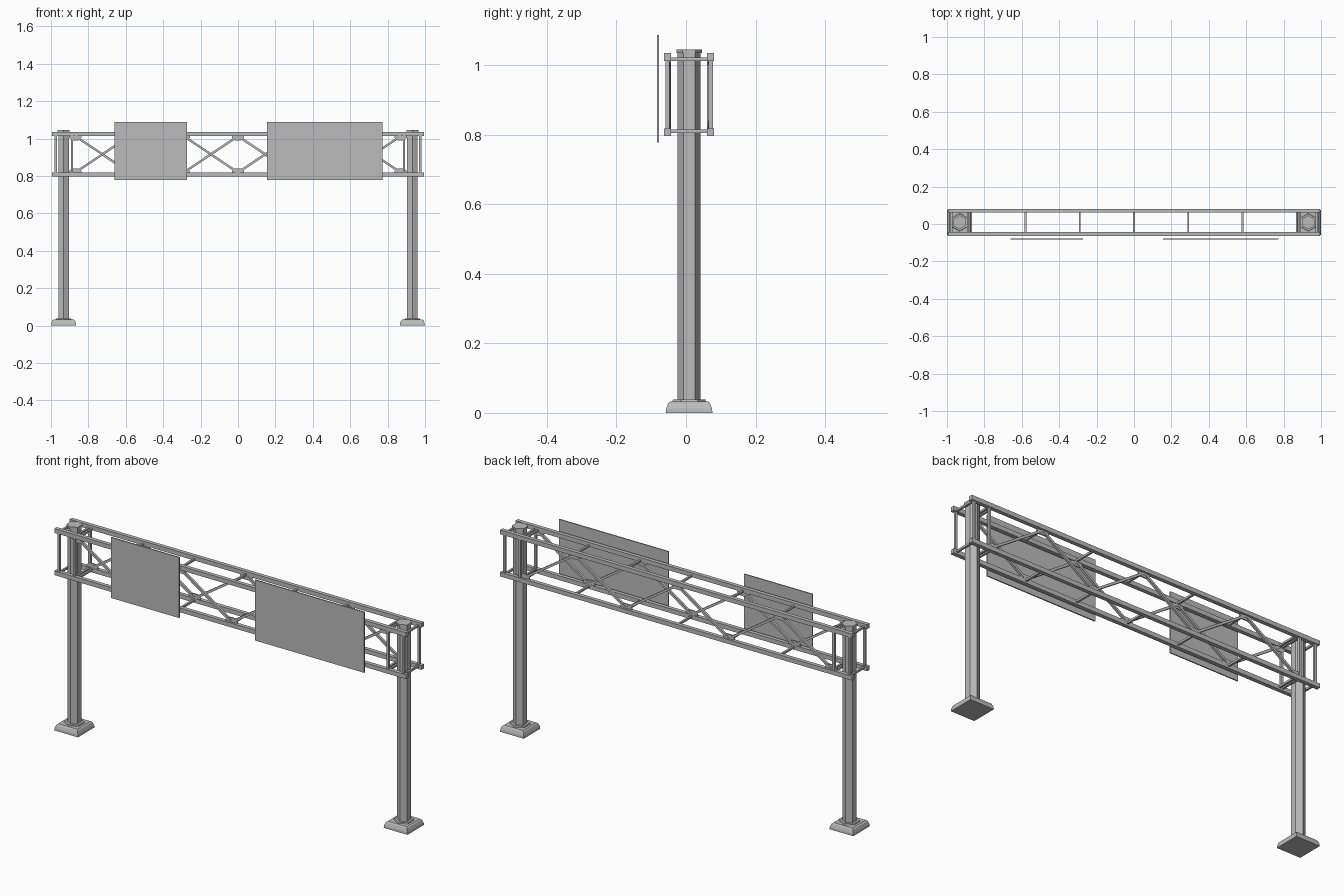
import bpy
import bmesh
import math
from mathutils import Vector

cube = bpy.data.objects.get("Cube")
if cube:
    bpy.data.objects.remove(cube, do_unlink=True)

steel = bpy.data.materials.new("galvanised grey")
steel.diffuse_color = (0.5, 0.5, 0.5, 1)
steel.use_nodes = True
steel.node_tree.nodes["Principled BSDF"].inputs["Base Color"].default_value = (0.5, 0.5, 0.5, 1)


def finish(name, bm):
    bmesh.ops.recalc_face_normals(bm, faces=bm.faces)
    mesh = bpy.data.meshes.new(name)
    bm.to_mesh(mesh)
    bm.free()
    mesh.materials.append(steel)
    obj = bpy.data.objects.new(name, mesh)
    bpy.context.scene.collection.objects.link(obj)
    return obj


def box(name, low, high):
    bm = bmesh.new()
    bmesh.ops.create_cube(bm, size=1)
    low, high = Vector(low), Vector(high)
    for v in bm.verts:
        v.co = (low + high) / 2 + v.co * (high - low)
    return finish(name, bm)


def loft(name, x, y, sides, turn, rings):
    """Stack of polygon rings given as (radius, height)."""
    bm = bmesh.new()
    loops = []
    for radius, z in rings:
        angles = [turn + math.tau * i / sides for i in range(sides)]
        loops.append([bm.verts.new((x + radius * math.cos(a), y + radius * math.sin(a), z))
                      for a in angles])
    for a, b in zip(loops, loops[1:]):
        for i in range(sides):
            j = (i + 1) % sides
            bm.faces.new((a[i], a[j], b[j], b[i]))
    bm.faces.new(loops[0])
    bm.faces.new(loops[-1])
    return finish(name, bm)


def bar(name, start, end, width):
    """Square bar between two points."""
    start, end = Vector(start), Vector(end)
    bm = bmesh.new()
    bmesh.ops.create_cube(bm, size=1)
    turn = (end - start).to_track_quat("Z", "Y")
    for v in bm.verts:
        local = Vector((v.co.x * width, v.co.y * width, v.co.z * (end - start).length))
        v.co = (start + end) / 2 + turn @ local
    return finish(name, bm)


def gusset(name, x, y, z, down):
    """Thin trapezoid plate at a truss node."""
    bm = bmesh.new()
    outline = [(-0.033, 0), (0.033, 0), (0.033, 0.008), (0.016, 0.022),
               (-0.016, 0.022), (-0.033, 0.008)]
    face = bm.faces.new([bm.verts.new((x + px, y - 0.003, z + down * pz)) for px, pz in outline])
    new = bmesh.ops.extrude_face_region(bm, geom=[face])["geom"]
    bmesh.ops.translate(bm, vec=(0, 0.006, 0),
                        verts=[g for g in new if isinstance(g, bmesh.types.BMVert)])
    return finish(name, bm)


CENTRE = 0.009
FRONT, BACK = -0.053, 0.071
LOW, HIGH = 0.808, 1.024
BAY = 0.29

# Footings, posts and caps
for side, x in (("right", -0.932), ("left", 0.932)):
    root = math.sqrt(2)
    loft(side + "_footing", x, CENTRE, 4, math.pi / 4,
         [(0.067 * root, 0), (0.066 * root, 0.012), (0.060 * root, 0.028), (0.054 * root, 0.033)])
    loft(side + "_post_flange", x, CENTRE, 6, math.pi / 2, [(0.048, 0.033), (0.046, 0.039)])
    loft(side + "_post", x, CENTRE, 6, math.pi / 2, [(0.033, 0.035), (0.033, 1.036)])
    loft(side + "_post_cap", x, CENTRE, 6, math.pi / 2, [(0.037, 1.036), (0.037, 1.046)])

# Two side trusses with opposite zigzags
for side, y, phase, inward in (("front", FRONT, 0, 1), ("back", BACK, 1, -1)):
    for level, z in (("lower", LOW), ("upper", HIGH)):
        box(f"{side}_{level}_chord", (-0.995, y - 0.01, z - 0.011), (0.995, y + 0.01, z + 0.011))
    for x in (-0.975, -0.887, 0.887, 0.975):
        bar(side + "_upright", (x, y, LOW), (x, y, HIGH), 0.012)
    web = y + inward * 0.004
    for i in range(-3, 4):
        top = (i + phase) % 2 == 1
        z = HIGH - 0.011 if top else LOW + 0.011
        gusset(side + "_gusset", i * BAY, web, z, -1 if top else 1)
        if i < 3:
            other = LOW + 0.011 if top else HIGH - 0.011
            bar(side + "_diagonal", (i * BAY, web, z), ((i + 1) * BAY, web, other), 0.012)

# Cross struts joining the trusses
for x in [i * BAY for i in range(-3, 4)] + [-0.975, -0.887, 0.887, 0.975]:
    for z in (LOW + 0.003, HIGH - 0.006):
        bar("cross_strut", (x, FRONT, z), (x, BACK, z), 0.01)

# Sign panels
box("small_sign", (-0.66, -0.084, 0.778), (-0.274, -0.078, 1.088))
box("large_sign", (0.155, -0.084, 0.778), (0.773, -0.078, 1.088))
